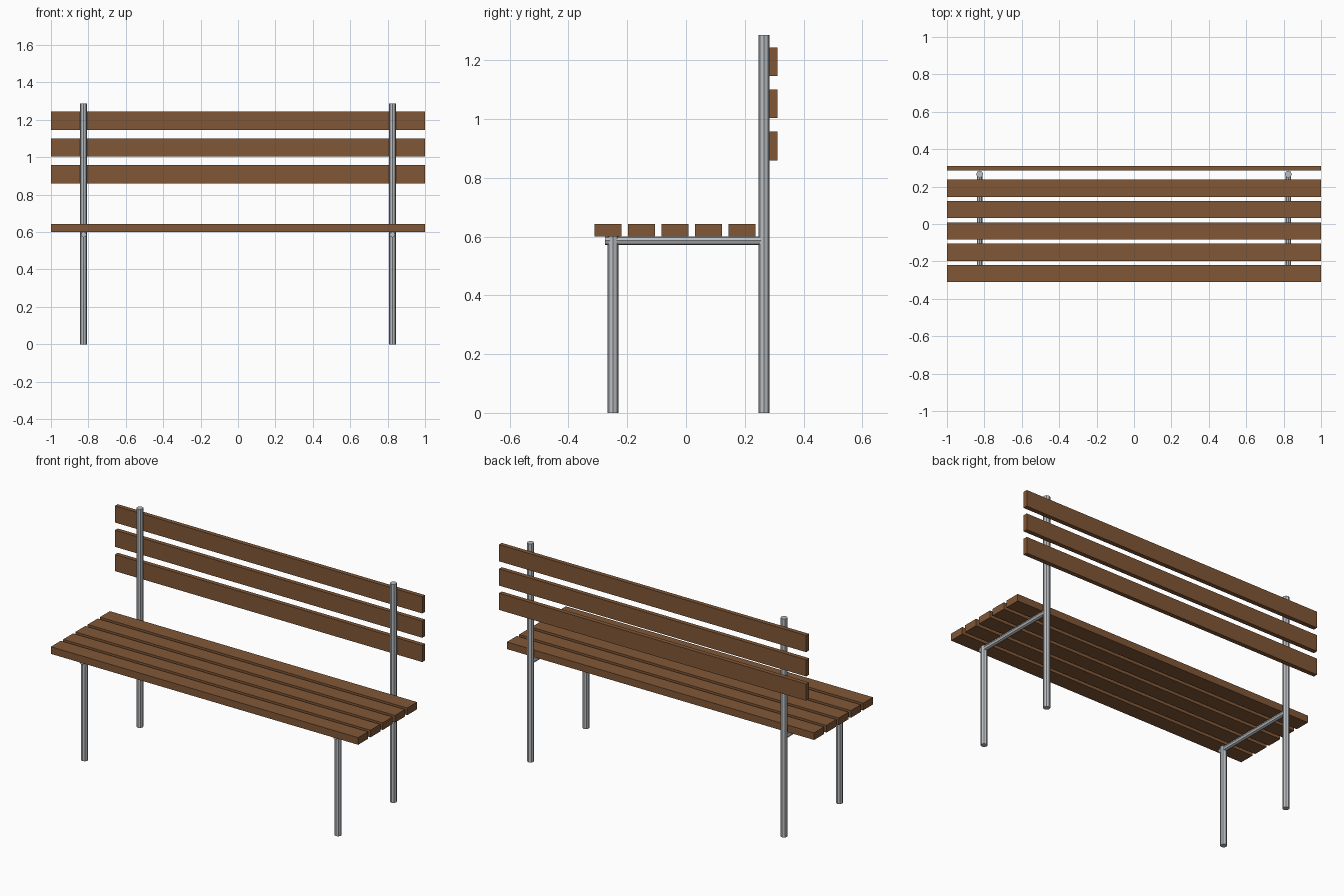
import bpy
from math import pi

cube = bpy.data.objects.get("Cube")
if cube:
    bpy.data.objects.remove(cube, do_unlink=True)


def material(name, color):
    m = bpy.data.materials.new(name)
    m.use_nodes = True
    m.diffuse_color = color
    m.node_tree.nodes["Principled BSDF"].inputs["Base Color"].default_value = color
    return m


wood = material("brown wood", (0.22, 0.095, 0.037, 1))
metal = material("grey steel", (0.5, 0.52, 0.54, 1))


def plank(name, y, z, depth, height):
    bpy.ops.mesh.primitive_cube_add(size=1, location=(0, y, z))
    ob = bpy.context.object
    ob.name = name
    ob.scale = (2, depth, height)
    bpy.ops.object.transform_apply(location=False, rotation=False, scale=True)
    ob.data.materials.append(wood)


def tube(name, radius, length, location, tilt=0):
    bpy.ops.mesh.primitive_cylinder_add(vertices=8, radius=radius, depth=length,
                                        location=location, rotation=(tilt, 0, 0))
    ob = bpy.context.object
    ob.name = name
    ob.data.materials.append(metal)


# Seat slats
for i in range(5):
    plank(f"seat_slat_{i + 1}", -0.265 + i * 0.114, 0.622, 0.092, 0.042)

# Backrest slats, fixed behind the posts
for i in range(3):
    plank(f"back_slat_{i + 1}", 0.298, 0.909 + i * 0.143, 0.026, 0.098)

# Steel frame on each side
for side, x in (("left", 0.825), ("right", -0.825)):
    tube(f"{side}_front_leg", 0.019, 0.6, (x, -0.248, 0.3))
    tube(f"{side}_back_post", 0.019, 1.286, (x, 0.266, 0.643))
    tube(f"{side}_seat_rail", 0.015, 0.54, (x, -0.005, 0.586), pi / 2)
